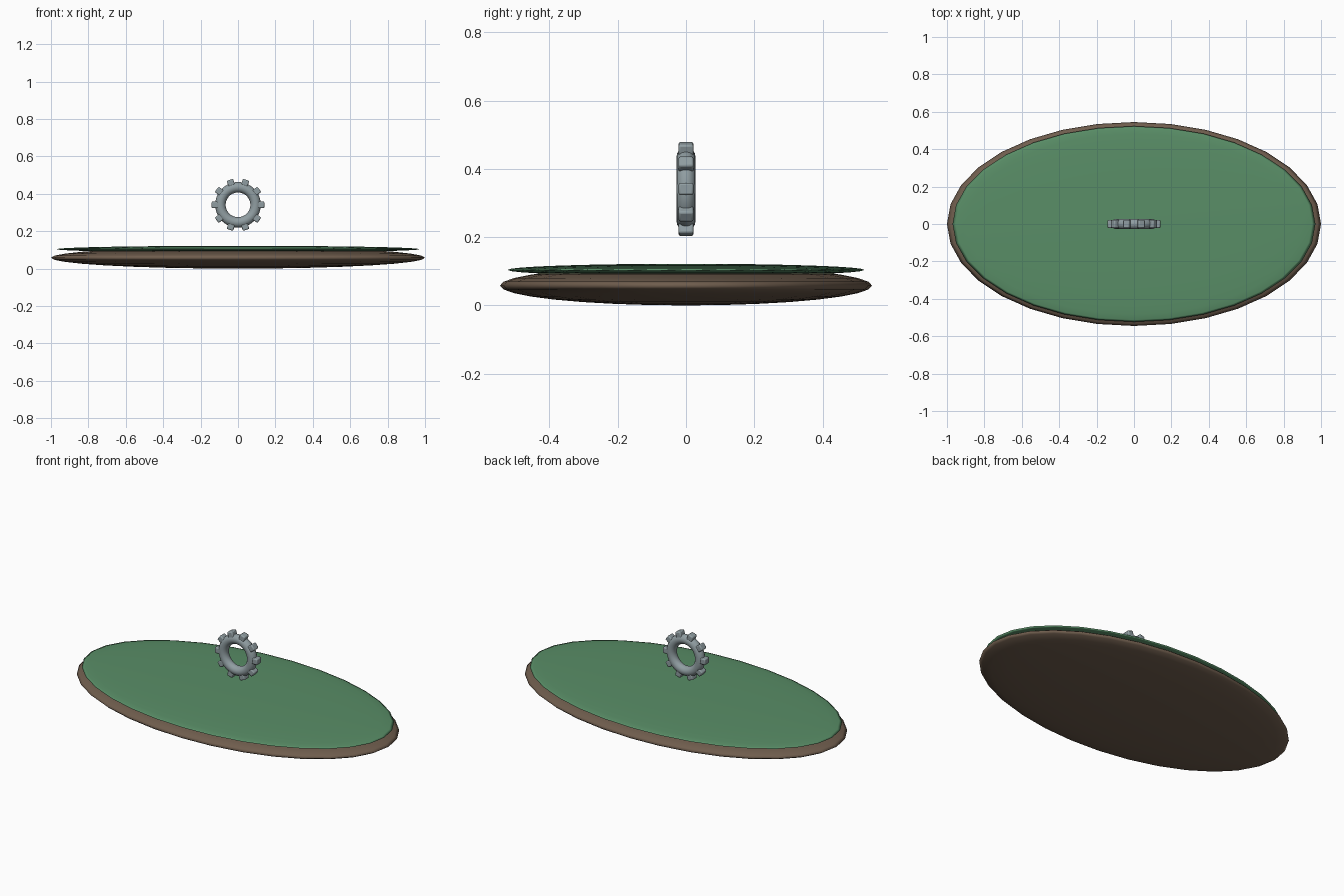
import bpy, math
from mathutils import Matrix

if "Cube" in bpy.data.objects:
    bpy.data.objects.remove(bpy.data.objects["Cube"])


def material(name, rgb):
    m = bpy.data.materials.new(name)
    m.diffuse_color = (*rgb, 1)
    m.use_nodes = True
    m.node_tree.nodes["Principled BSDF"].inputs["Base Color"].default_value = m.diffuse_color
    return m


brown = material("earth brown", (0.16, 0.11, 0.075))
green = material("grass green", (0.10, 0.27, 0.135))
grey = material("steel grey", (0.28, 0.34, 0.36))


def finish(name, mat):
    ob = bpy.context.object
    ob.name = name
    ob.data.materials.append(mat)
    return ob


# Flattened smooth disc
def disc(name, mat, z, size):
    bpy.ops.mesh.primitive_uv_sphere_add(segments=32, ring_count=16, radius=1, location=(0, 0, z))
    ob = finish(name, mat)
    ob.scale = size
    bpy.ops.object.transform_apply(location=False, rotation=False, scale=True)
    bpy.ops.object.shade_smooth()


disc("earth_base", brown, 0.058, (1.0, 0.545, 0.058))
disc("grass_top", green, 0.104, (0.97, 0.523, 0.018))

# Upright cog ring floating over the disc
CZ = 0.341
bpy.ops.mesh.primitive_torus_add(location=(0, 0, CZ), rotation=(math.pi / 2, 0, 0),
                                 major_radius=0.094, minor_radius=0.028,
                                 major_segments=48, minor_segments=16)
finish("cog_ring", grey)
bpy.ops.object.shade_smooth()

# Ten rounded teeth around the ring
for i in range(10):
    a = i * math.tau / 10
    bpy.ops.mesh.primitive_cube_add(size=1)
    tooth = finish(f"cog_tooth_{i + 1}", grey)
    tooth.data.transform(Matrix.Diagonal((0.04, 0.044, 0.036, 1)))
    tooth.location = (0.121 * math.cos(a), 0, CZ + 0.121 * math.sin(a))
    tooth.rotation_euler = (0, -a, 0)
    bevel = tooth.modifiers.new("rounded edges", 'BEVEL')
    bevel.width = 0.006
    bevel.segments = 2
    bpy.ops.object.shade_smooth_by_angle(angle=math.radians(40))
